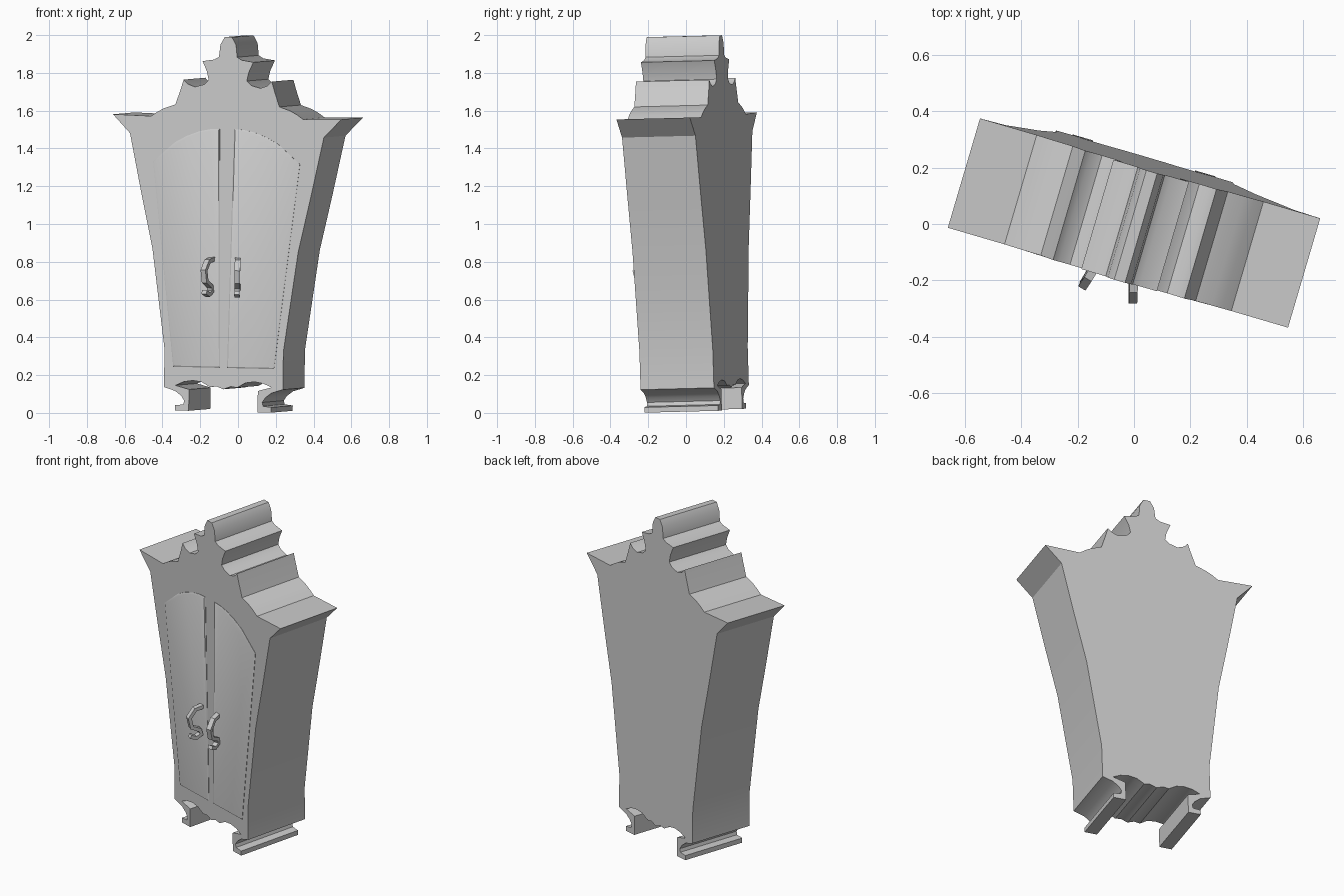
import bpy, bmesh
from math import radians
from mathutils import Matrix, Vector

cube = bpy.data.objects.get("Cube")
if cube:
    bpy.data.objects.remove(cube, do_unlink=True)

grey = bpy.data.materials.new("plain_grey")
grey.use_nodes = True
COLOUR = (0.6, 0.6, 0.6, 1)
grey.diffuse_color = COLOUR
grey.node_tree.nodes["Principled BSDF"].inputs["Base Color"].default_value = COLOUR

# The whole cabinet stands turned and leans very slightly
PLACE = (Matrix.Translation((-0.022, 0.05, 0))
         @ Matrix.Rotation(radians(-16.4), 4, 'Z')
         @ Matrix.Rotation(radians(1.4), 4, 'X')
         @ Matrix.Rotation(radians(1.25), 4, 'Y'))
HALF_DEPTH = 0.2025


def finish(name, bm):
    bmesh.ops.recalc_face_normals(bm, faces=bm.faces)
    bm.transform(PLACE)
    mesh = bpy.data.meshes.new(name)
    bm.to_mesh(mesh)
    bm.free()
    mesh.materials.append(grey)
    obj = bpy.data.objects.new(name, mesh)
    bpy.context.collection.objects.link(obj)
    bpy.ops.object.select_all(action='DESELECT')
    obj.select_set(True)
    bpy.context.view_layer.objects.active = obj
    bpy.ops.object.shade_smooth_by_angle(angle=radians(30))


def prism(outline, front, back):
    """Extrude an (x, z) outline along y; returns the bmesh and its front face."""
    bm = bmesh.new()
    a = [bm.verts.new((x, front, z)) for x, z in outline]
    b = [bm.verts.new((x, back, z)) for x, z in outline]
    cap = bm.faces.new(a)
    bm.faces.new(b[::-1])
    n = len(a)
    for i in range(n):
        j = (i + 1) % n
        bm.faces.new((a[j], a[i], b[i], b[j]))
    bmesh.ops.recalc_face_normals(bm, faces=bm.faces)
    return bm, cap


# Half outline of the cabinet, from the crest down to the middle of the skirt
crest = [(0.02, 1.995), (0.043, 1.955), (0.05, 1.89), (0.075, 1.875), (0.14, 1.865),
         (0.115, 1.81), (0.105, 1.765), (0.13, 1.742), (0.18, 1.728), (0.22, 1.742),
         (0.243, 1.765), (0.26, 1.71), (0.287, 1.632), (0.347, 1.612), (0.385, 1.592),
         (0.42, 1.568)]
side = [(0.63, 1.573), (0.535, 1.475), (0.468, 1.16), (0.402, 0.865), (0.365, 0.6),
        (0.328, 0.336), (0.328, 0.135)]
foot = [(0.265, 0.115), (0.232, 0.09), (0.215, 0.065), (0.22, 0.045), (0.265, 0.04),
        (0.265, 0.012), (0.19, 0.012), (0.19, 0.125), (0.215, 0.132), (0.265, 0.145)]
skirt = [(0.22, 0.165), (0.17, 0.173), (0.12, 0.166), (0.075, 0.14), (0.04, 0.145)]
half = crest + side + foot + skirt
outline = half + [(0, 0.13)] + [(-x, z) for x, z in reversed(half)]
finish("cabinet_body", prism(outline, -HALF_DEPTH, HALF_DEPTH)[0])

door = [(0.04, 1.508), (0.09, 1.506), (0.15, 1.494), (0.22, 1.468), (0.285, 1.433),
        (0.405, 1.33), (0.278, 0.243), (0.019, 0.243)]
# Handle path: distance out from the door, height
grip = [(-0.01, 0.82), (0.05, 0.808), (0.085, 0.76), (0.072, 0.70), (0.022, 0.675),
        (0.015, 0.648), (0.045, 0.63), (0.08, 0.645)]

for s, label in ((1, "left"), (-1, "right")):
    # Door panel with a bevelled border
    bm, cap = prism([(s * x, z) for x, z in door], -HALF_DEPTH - 0.002, -HALF_DEPTH + 0.01)
    bmesh.ops.inset_region(bm, faces=[cap], thickness=0.009, depth=0.004)
    finish(label + "_door", bm)

    # Flat curved bar handle, splayed outwards
    path = [Vector(p) for p in grip]
    bm = bmesh.new()
    rings = []
    for i, p in enumerate(path):
        t = (path[min(i + 1, len(path) - 1)] - path[max(i - 1, 0)]).normalized()
        n = Vector((-t.y, t.x)) * 0.011
        rings.append([bm.verts.new((w, -q.x, q.y)) for q, w in
                      ((p + n, -0.015), (p + n, 0.015), (p - n, 0.015), (p - n, -0.015))])
    for a, b in zip(rings, rings[1:]):
        for k in range(4):
            m = (k + 1) % 4
            bm.faces.new((a[k], a[m], b[m], b[k]))
    bm.faces.new(rings[0])
    bm.faces.new(rings[-1][::-1])
    bm.transform(Matrix.Translation((s * 0.07, -HALF_DEPTH, 0))
                 @ Matrix.Rotation(radians(15 * s), 4, 'Z'))
    finish(label + "_handle", bm)
